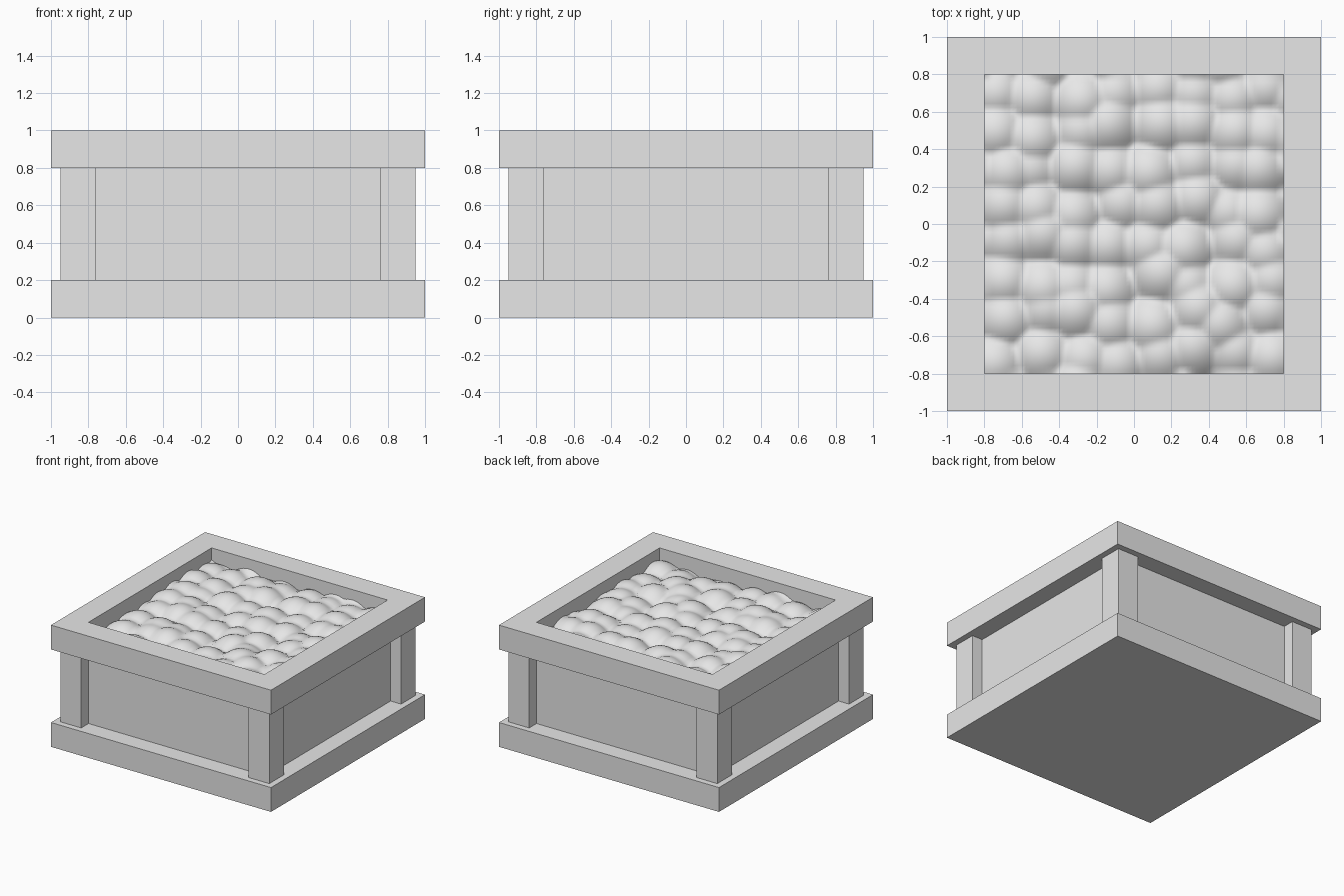
import bpy, bmesh, math, random

if "Cube" in bpy.data.objects:
    bpy.data.objects.remove(bpy.data.objects["Cube"])

random.seed(7)
mat = bpy.data.materials.new("plain grey")
mat.diffuse_color = (0.8, 0.8, 0.8, 1)
mat.use_nodes = True
mat.node_tree.nodes["Principled BSDF"].inputs["Base Color"].default_value = mat.diffuse_color


def finish(name, bm):
    bmesh.ops.recalc_face_normals(bm, faces=bm.faces[:])
    me = bpy.data.meshes.new(name)
    bm.to_mesh(me)
    bm.free()
    me.materials.append(mat)
    ob = bpy.data.objects.new(name, me)
    bpy.context.collection.objects.link(ob)
    return ob


def box(name, x0, x1, y0, y1, z0, z1):
    bm = bmesh.new()
    bmesh.ops.create_cube(bm, size=1)
    for v in bm.verts:
        v.co = (x1 if v.co.x > 0 else x0,
                y1 if v.co.y > 0 else y0,
                z1 if v.co.z > 0 else z0)
    return finish(name, bm)


# Base slab
box("base_slab", -1, 1, -1, 1, 0, 0.2)

# Top rim: rectangular section swept round the square
bm = bmesh.new()
section = [(1, 0.8), (1, 1), (0.8, 1), (0.8, 0.8)]
corners = [(-1, -1), (1, -1), (1, 1), (-1, 1)]
loops = [[bm.verts.new((cx * r, cy * r, z)) for cx, cy in corners] for r, z in section]
for k in range(4):
    a, b = loops[k], loops[(k + 1) % 4]
    for i in range(4):
        j = (i + 1) % 4
        bm.faces.new((a[i], a[j], b[j], b[i]))
finish("top_rim", bm)

# Corner posts
for sx, nx in ((-1, "left"), (1, "right")):
    for sy, ny in ((-1, "front"), (1, "back")):
        xs, ys = sorted((sx * 0.76, sx * 0.95)), sorted((sy * 0.76, sy * 0.95))
        box(f"{ny}_{nx}_post", *xs, *ys, 0.2, 0.8)

# Recessed side panels
for s, nx, ny in ((-1, "left", "front"), (1, "right", "back")):
    depth = sorted((s * 0.8, s * 0.855))
    box(f"{ny}_panel", -0.8, 0.8, *depth, 0.2, 0.8)
    box(f"{nx}_panel", *depth, -0.8, 0.8, 0.2, 0.8)

# Soil: grid raised into soft, irregular domes
domes = [(-0.9 + 0.2 * i + random.uniform(-0.05, 0.05),
          -0.9 + 0.2 * j + random.uniform(-0.05, 0.05),
          random.uniform(0.915, 0.945)) for i in range(10) for j in range(10)]


def soil_height(x, y):
    total = 0
    for dx, dy, top in domes:
        d2 = (x - dx) ** 2 + (y - dy) ** 2
        if d2 < 0.12:
            total += math.exp((top - 3.2 * d2) * 180 - 165)
    return (math.log(total) + 165) / 180


bm = bmesh.new()
bmesh.ops.create_grid(bm, x_segments=72, y_segments=72, size=0.8)
for v in bm.verts:
    v.co.z = soil_height(v.co.x, v.co.y)
for f in bm.faces:
    f.smooth = True
soil = finish("soil", bm)
if soil.data.polygons[0].normal.z < 0:
    soil.data.flip_normals()
